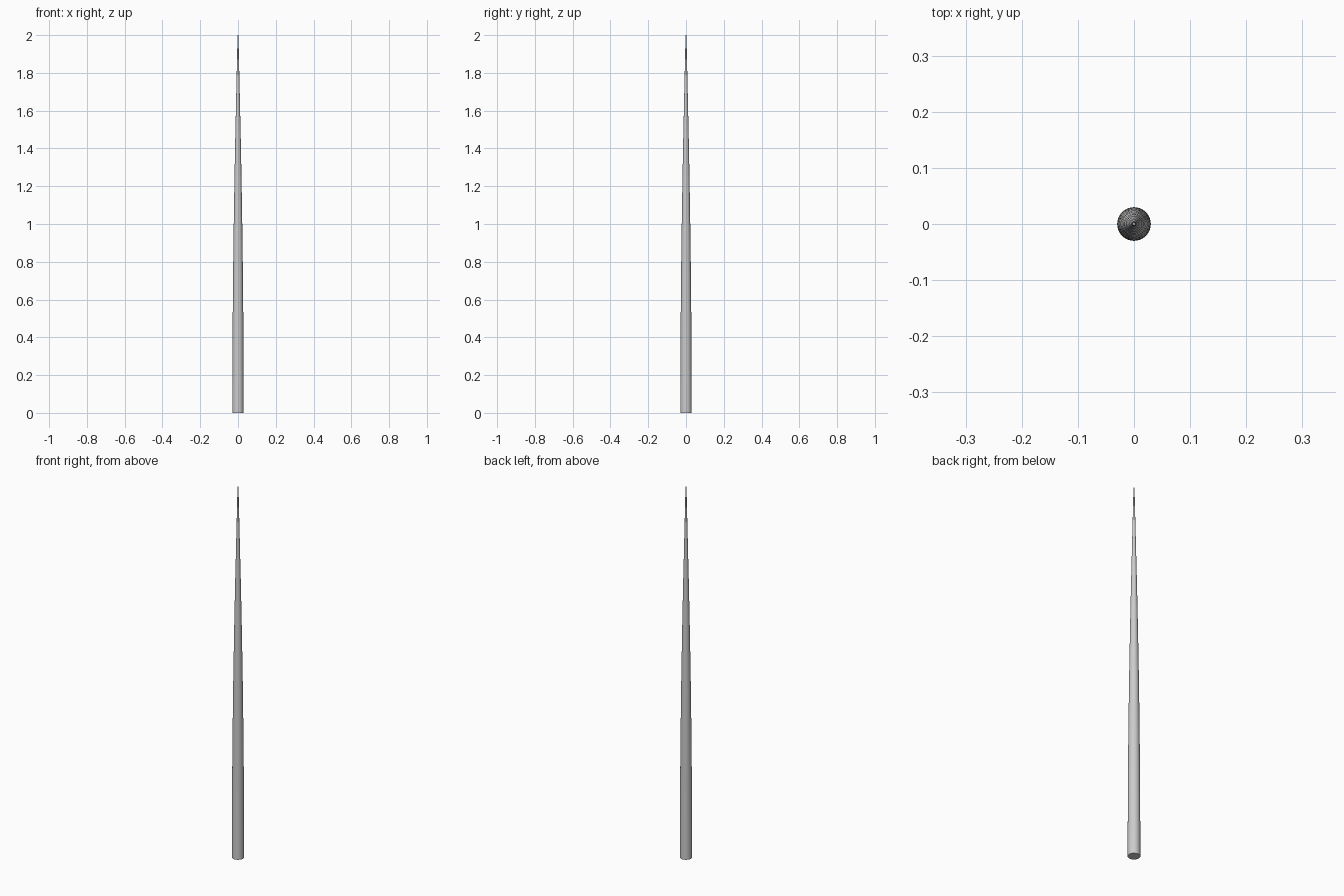
import bpy, bmesh, math

if "Cube" in bpy.data.objects:
    bpy.data.objects.remove(bpy.data.objects["Cube"])

SIDES = 32
# (height, radius) profile of the slender tapering pole
PROFILE = [(0.0, 0.03), (0.14, 0.0297), (0.3, 0.029), (0.5, 0.0281), (0.7, 0.0263),
           (0.9, 0.024), (1.05, 0.0218), (1.2, 0.0193), (1.34, 0.0168), (1.48, 0.014),
           (1.62, 0.0108), (1.77, 0.0075), (1.89, 0.0048), (2.0, 0.0025)]

bm = bmesh.new()
rings = [[bm.verts.new((r * math.cos(2 * math.pi * i / SIDES),
                        r * math.sin(2 * math.pi * i / SIDES), z))
          for i in range(SIDES)] for z, r in PROFILE]

# Side walls between neighbouring rings
for low, high in zip(rings, rings[1:]):
    for i in range(SIDES):
        j = (i + 1) % SIDES
        bm.faces.new((low[i], low[j], high[j], high[i]))

# Flat end caps
bm.faces.new(rings[0][::-1])
bm.faces.new(rings[-1])

mesh = bpy.data.meshes.new("tapered_pole")
bm.to_mesh(mesh)
bm.free()
pole = bpy.data.objects.new("tapered_pole", mesh)
bpy.context.collection.objects.link(pole)
bpy.context.view_layer.objects.active = pole
pole.select_set(True)
bpy.ops.object.shade_smooth_by_angle(angle=math.radians(30))
